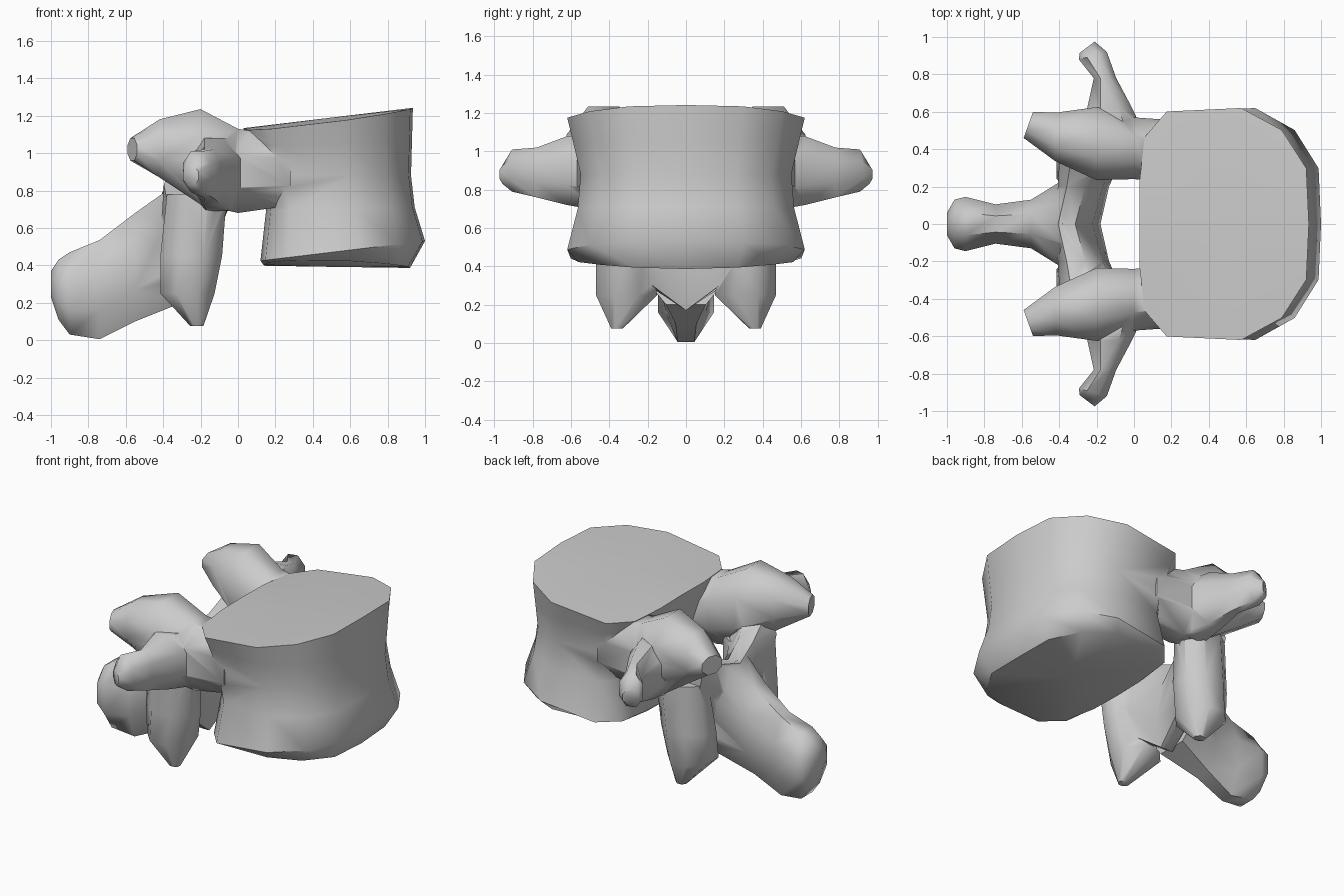
import bpy, bmesh, math
from mathutils import Vector

if "Cube" in bpy.data.objects:
    bpy.data.objects.remove(bpy.data.objects["Cube"])


def make_object(name, rings, poles=None):
    """Skin a stack of equal-sized point rings, closing both ends."""
    bm = bmesh.new()
    loops = [[bm.verts.new(p) for p in ring] for ring in rings]
    n = len(loops[0])
    for a, b in zip(loops, loops[1:]):
        for i in range(n):
            j = (i + 1) % n
            bm.faces.new((a[i], a[j], b[j], b[i]))
    for k, loop in enumerate((loops[0], loops[-1])):
        if poles:
            tip = bm.verts.new(poles[k])
            for i in range(n):
                bm.faces.new((loop[i], loop[(i + 1) % n], tip))
        else:
            bm.faces.new(loop)
    bmesh.ops.recalc_face_normals(bm, faces=bm.faces)
    mesh = bpy.data.meshes.new(name)
    bm.to_mesh(mesh)
    bm.free()
    obj = bpy.data.objects.new(name, mesh)
    bpy.context.collection.objects.link(obj)
    return obj


def loft(name, sections, side=1, n=8):
    """Sections are (centre, half width vector, half height vector)."""
    grow = 1 / math.cos(math.pi / n)
    rings = []
    for c, u, v in sections:
        ring = []
        for i in range(n):
            t = 2 * math.pi * (i + 0.5) / n
            p = Vector(c) + Vector(u) * math.cos(t) * grow + Vector(v) * math.sin(t) * grow
            ring.append((p.x, p.y * side, p.z))
        rings.append(ring)
    return make_object(name, rings)


# Vertebral body: D-shaped outline, waisted between two flared rims
half = [(0, 0), (0, .38), (.03, .75), (.16, .97), (.6, 1), (.84, .81), (.985, .48), (1, 0)]
outline = half + [(x, -y) for x, y in half[-2:0:-1]]
levels = [  # x min, x max, half depth, z, slope in x, bend in y
    (.14, .92, .56, .40, -.015, .10),
    (.12, 1.0, .62, .41, .12, 0),
    (.15, .945, .565, .69, .02, 0),
    (.10, .925, .55, .88, 0, 0),
    (.05, .93, .59, 1.04, .02, 0),
    (.03, .935, .62, 1.13, .12, -.06),
]
rings = []
for x0, x1, depth, z, slope, bend in levels:
    ring = []
    for tx, ty in outline:
        x, y = x0 + tx * (x1 - x0), ty * depth
        ring.append((x, y, z + slope * x + bend * y * y))
    rings.append(ring)
body = make_object("vertebra", rings, [(.5, 0, .392), (.5, 0, 1.19)])

parts = []

# Lamina: arch closing the canal behind the body
mid = [((-.27, .2, .58), (.12, 0, .02), (-.04, 0, .27)),
       ((-.22, .40, .78), (.16, 0, .03), (-.04, 0, .2))]
flip = [((c[0], -c[1], c[2]), u, v) for c, u, v in reversed(mid)]
parts.append(loft("lamina", flip + [((-.31, 0, .48), (.11, 0, 0), (-.05, 0, .31))] + mid))

# Spinous process: blunt blade pointing back and down
parts.append(loft("spinous_process", [
    ((-.34, 0, .50), (0, .25, 0), (-.04, 0, .30)),
    ((-.55, 0, .39), (0, .13, 0), (0, 0, .29)),
    ((-.74, 0, .27), (0, .105, 0), (0, 0, .265)),
    ((-.90, 0, .25), (0, .145, 0), (0, 0, .22)),
    ((-.96, 0, .27), (0, .13, 0), (0, 0, .16)),
    ((-1.0, 0, .30), (0, .06, 0), (0, 0, .07))]))

for side in (1, -1):
    # Pedicle running into the upper joint process
    parts.append(loft("pedicle_and_upper_joint", [
        ((.28, .38, .90), (0, .17, 0), (0, 0, .18)),
        ((.00, .405, .905), (0, .165, 0), (0, 0, .225)),
        ((-.20, .43, .98), (0, .195, 0), (0, 0, .255)),
        ((-.42, .465, 1.025), (0, .13, 0), (0, 0, .155)),
        ((-.565, .53, 1.02), (.025, .07, 0), (0, 0, .06))], side))
    # Transverse process pointing sideways
    parts.append(loft("transverse_process", [
        ((-.10, .45, .88), (.17, 0, 0), (0, 0, .19)),
        ((-.13, .62, .90), (.12, 0, 0), (0, 0, .18)),
        ((-.155, .78, .89), (.06, 0, 0), (0, 0, .13)),
        ((-.22, .90, .90), (.075, .02, 0), (0, 0, .11)),
        ((-.25, .945, .88), (.04, .03, 0), (0, 0, .05))], side))
    # Lower joint process hanging below the lamina
    parts.append(loft("lower_joint", [
        ((-.22, .36, .78), (.16, 0, 0), (0, .12, 0)),
        ((-.25, .33, .45), (.165, 0, 0), (0, .14, 0)),
        ((-.27, .31, .25), (.145, 0, 0), (0, .16, 0)),
        ((-.22, .36, .075), (.035, 0, 0), (0, .03, 0))], side))

# Fuse everything into one bone
bpy.context.view_layer.objects.active = body
body.select_set(True)
for part in parts:
    mod = body.modifiers.new("join", 'BOOLEAN')
    mod.operation = 'UNION'
    mod.solver = 'EXACT'
    mod.object = part
    bpy.ops.object.modifier_apply(modifier=mod.name)
    bpy.data.objects.remove(part, do_unlink=True)

bpy.ops.object.shade_smooth_by_angle(angle=math.radians(55))
